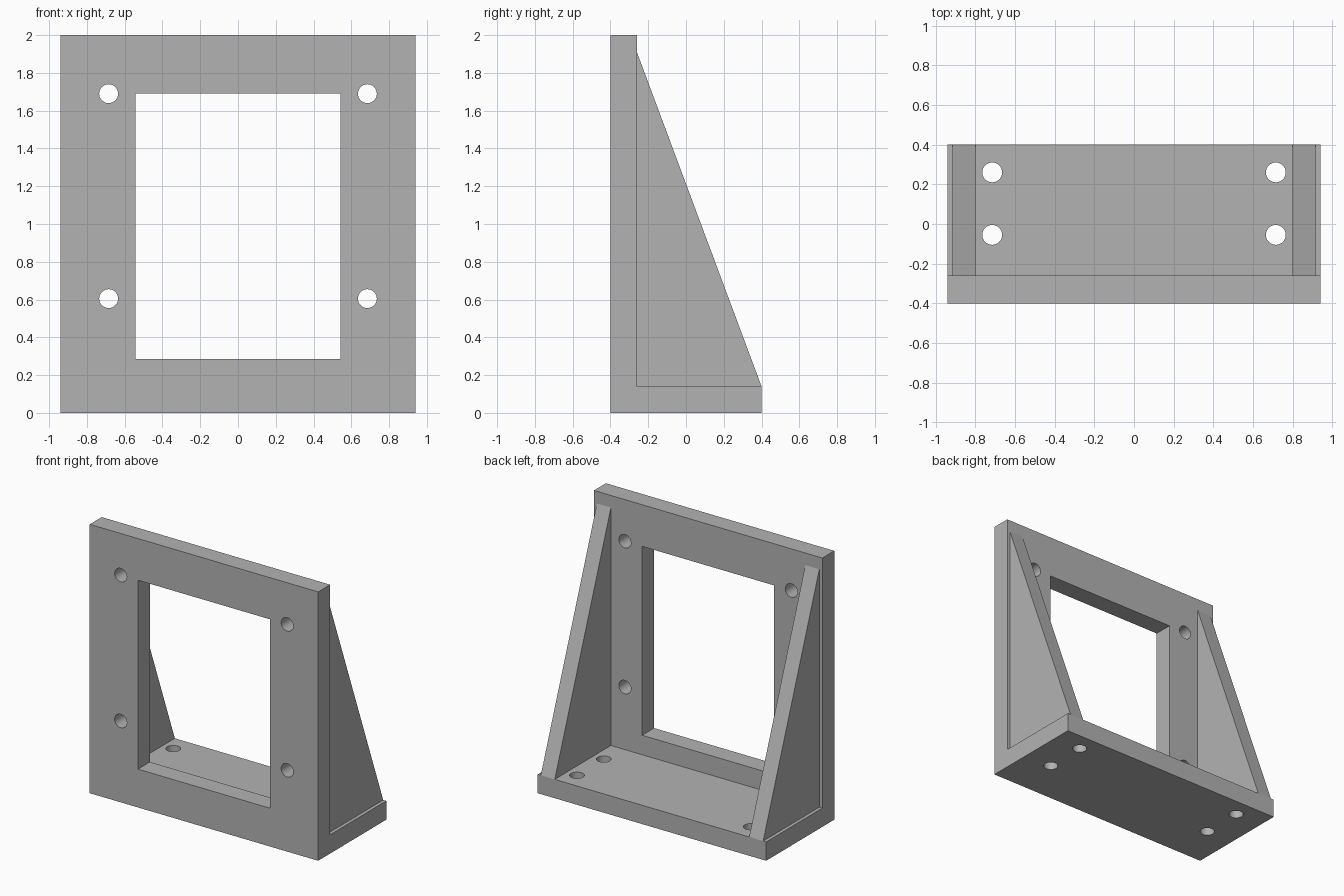
import bpy
import math

cube = bpy.data.objects.get("Cube")
if cube:
    bpy.data.objects.remove(cube, do_unlink=True)

grey = bpy.data.materials.new("plain grey")
grey.use_nodes = True
GREY = (0.45, 0.45, 0.45, 1)
grey.diffuse_color = GREY
grey.node_tree.nodes["Principled BSDF"].inputs["Base Color"].default_value = GREY


def prism(name, profile, x0, x1):
    """Extrude a (y, z) profile from x0 to x1."""
    n = len(profile)
    verts = [(x, y, z) for x in (x0, x1) for y, z in profile]
    faces = [list(range(n))[::-1], list(range(n, 2 * n))]
    faces += [(i, (i + 1) % n, n + (i + 1) % n, n + i) for i in range(n)]
    mesh = bpy.data.meshes.new(name)
    mesh.from_pydata(verts, [], faces)
    mesh.materials.append(grey)
    obj = bpy.data.objects.new(name, mesh)
    bpy.context.collection.objects.link(obj)
    # Keep normals outward whatever the profile winding
    bpy.context.view_layer.objects.active = obj
    bpy.ops.object.mode_set(mode="EDIT")
    bpy.ops.mesh.select_all(action="SELECT")
    bpy.ops.mesh.normals_make_consistent(inside=False)
    bpy.ops.object.mode_set(mode="OBJECT")
    return obj


def cut(target, cutter):
    """Subtract the cutter from the target and discard it."""
    cutter.hide_render = True
    mod = target.modifiers.new("cut", "BOOLEAN")
    mod.operation = "DIFFERENCE"
    mod.solver = "EXACT"
    mod.object = cutter
    bpy.context.view_layer.objects.active = target
    bpy.ops.object.modifier_apply(modifier=mod.name)
    bpy.data.objects.remove(cutter, do_unlink=True)


def drill(target, location, rotation=(0, 0, 0)):
    bpy.ops.mesh.primitive_cylinder_add(vertices=32, radius=0.05, depth=0.4,
                                        location=location, rotation=rotation)
    drill_bit = bpy.context.object
    drill_bit.data.materials.append(grey)
    cut(target, drill_bit)


W, FRONT, INNER, BACK = 0.94, -0.4, -0.26, 0.4
BASE, TOP = 0.14, 2.0

# L-shaped body: upright plate and base
bracket = prism("bracket_body", [(FRONT, 0), (BACK, 0), (BACK, BASE),
                                 (INNER, BASE), (INNER, TOP), (FRONT, TOP)], -W, W)

# Rectangular window in the upright plate
window = prism("window_cutter", [(-0.6, 0.285), (0, 0.285), (0, 1.69), (-0.6, 1.69)],
               -0.543, 0.543)
cut(bracket, window)

# Bolt holes in the upright plate and the base
for side in (-1, 1):
    for z in (0.605, 1.69):
        drill(bracket, (side * 0.685, -0.33, z), (math.pi / 2, 0, 0))
    for y in (-0.055, 0.26):
        drill(bracket, (side * 0.715, y, 0.07))

# Triangular side gussets, set in slightly from the edges
rib = [(INNER, BASE), (BACK, BASE), (INNER, 1.91)]
prism("left_gusset", rib, 0.8, 0.915)
prism("right_gusset", rib, -0.915, -0.8)

# Smooth hole walls, crisp edges
bpy.ops.object.select_all(action="DESELECT")
bracket.select_set(True)
bpy.context.view_layer.objects.active = bracket
bpy.ops.object.shade_smooth_by_angle(angle=math.radians(30))
